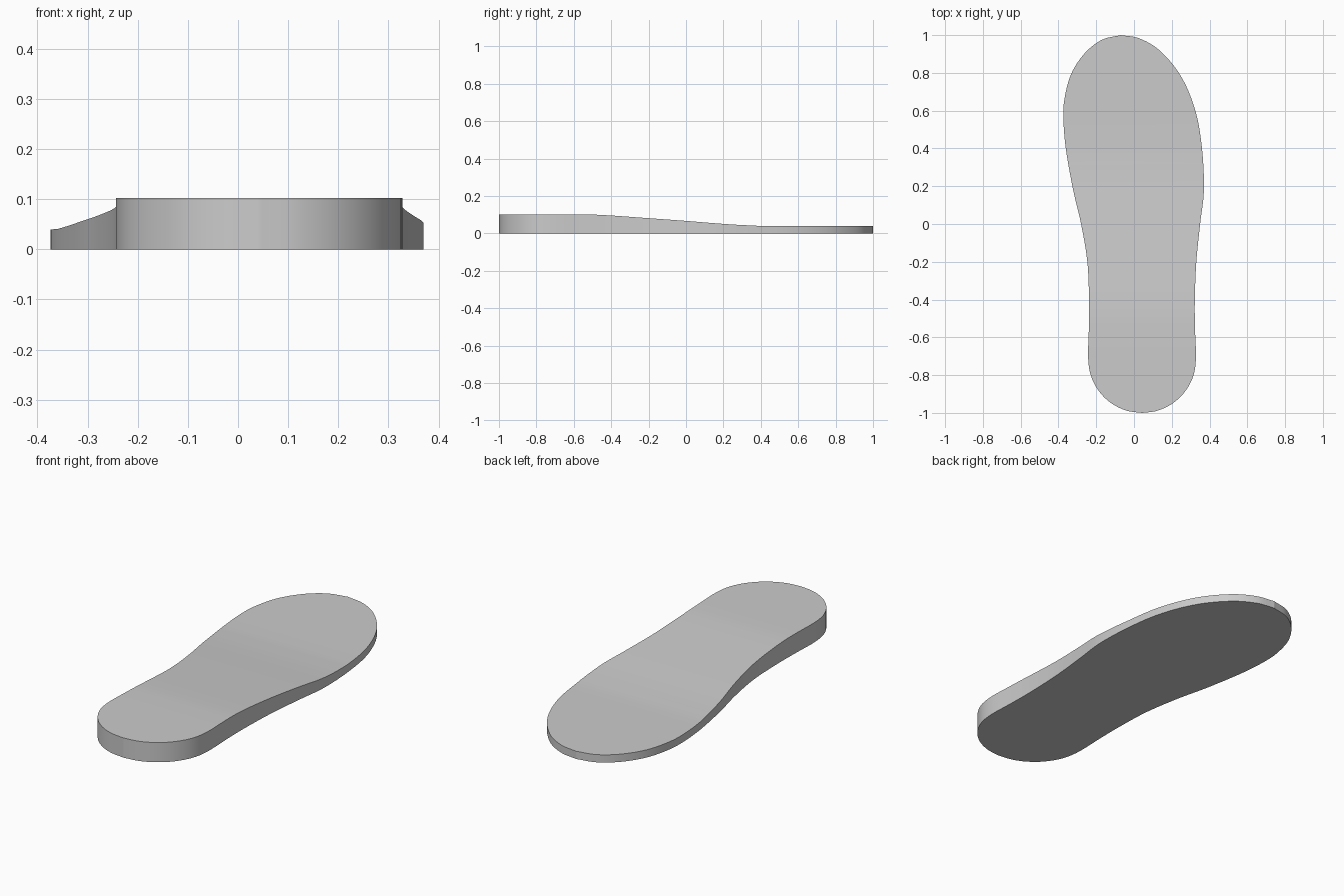
import bpy, bmesh, math
from mathutils import Vector

cube = bpy.data.objects.get("Cube")
if cube:
    bpy.data.objects.remove(cube)


def spline(pts, steps=16):
    """Smooth open curve through the points."""
    p = [Vector(q) for q in pts]
    p = [2 * p[0] - p[1]] + p + [2 * p[-1] - p[-2]]
    out = []
    for a, b, c, d in zip(p, p[1:], p[2:], p[3:]):
        for i in range(steps):
            t = i / steps
            out.append(0.5 * (2 * b + (c - a) * t + (2 * a - 5 * b + 4 * c - d) * t * t
                              + (3 * b - a - 3 * c + d) * t ** 3))
    return out + [p[-2]]


def sample(curve, y):
    """Value of a (value, y) curve at the given y."""
    for a, b in zip(curve, curve[1:]):
        if a.y <= y <= b.y:
            return a.x + (b.x - a.x) * (y - a.y) / max(b.y - a.y, 1e-9)
    return curve[-1].x


# Heel arc, shared by both sides
HEEL_X, HEEL_Y, HEEL_R = 0.043, -0.715, 0.285
arc = [(HEEL_R * math.sin(math.radians(a)), HEEL_Y - HEEL_R * math.cos(math.radians(a)))
       for a in range(0, 90, 15)]
left_side = spline([(HEEL_X + x, y) for x, y in arc] + [
    (0.328, -0.7), (0.323, -0.55), (0.322, -0.4), (0.33, -0.2), (0.35, 0), (0.37, 0.18),
    (0.36, 0.4), (0.325, 0.6), (0.25, 0.78), (0.14, 0.915), (0.03, 0.982), (-0.07, 1)])
right_side = spline([(HEEL_X - x, y) for x, y in arc] + [
    (-0.243, -0.7), (-0.239, -0.55), (-0.238, -0.4), (-0.247, -0.2), (-0.28, 0),
    (-0.322, 0.18), (-0.361, 0.4), (-0.374, 0.57), (-0.365, 0.68), (-0.33, 0.8),
    (-0.26, 0.905), (-0.17, 0.975), (-0.07, 1)])
height = spline([(0.102, -1), (0.102, -0.58), (0.097, -0.42), (0.083, -0.22), (0.067, 0),
                 (0.051, 0.2), (0.044, 0.32), (0.04, 0.46), (0.04, 1)])

# Stations from heel to toe, denser at the round ends
N = 96
bm = bmesh.new()
rows = []
for i in range(N + 1):
    y = -math.cos(math.pi * i / N)
    top = sample(height, y)
    xs = [sample(right_side, y), sample(left_side, y)]
    if i in (0, N):
        xs = [HEEL_X if i == 0 else -0.07]
    rows.append([(bm.verts.new((x, y, 0)), bm.verts.new((x, y, top))) for x in xs])

# Sole, foot bed and side wall
for a, b in zip(rows, rows[1:]):
    ring = [a[0]] + ([a[1]] if len(a) > 1 else []) + ([b[1]] if len(b) > 1 else []) + [b[0]]
    bm.faces.new([v[1] for v in ring])
    bm.faces.new([v[0] for v in reversed(ring)])
    for k in (0, -1):
        bm.faces.new((a[k][0], b[k][0], b[k][1], a[k][1]))
bmesh.ops.recalc_face_normals(bm, faces=bm.faces)

mesh = bpy.data.meshes.new("shoe_sole")
bm.to_mesh(mesh)
bm.free()
sole = bpy.data.objects.new("shoe_sole", mesh)
bpy.context.collection.objects.link(sole)

# Plain grey material
grey = bpy.data.materials.new("light grey")
grey.use_nodes = True
colour = (0.6, 0.6, 0.6, 1)
grey.diffuse_color = colour
grey.node_tree.nodes["Principled BSDF"].inputs["Base Color"].default_value = colour
mesh.materials.append(grey)

bpy.context.view_layer.objects.active = sole
sole.select_set(True)
bpy.ops.object.shade_smooth_by_angle(angle=math.radians(35))
